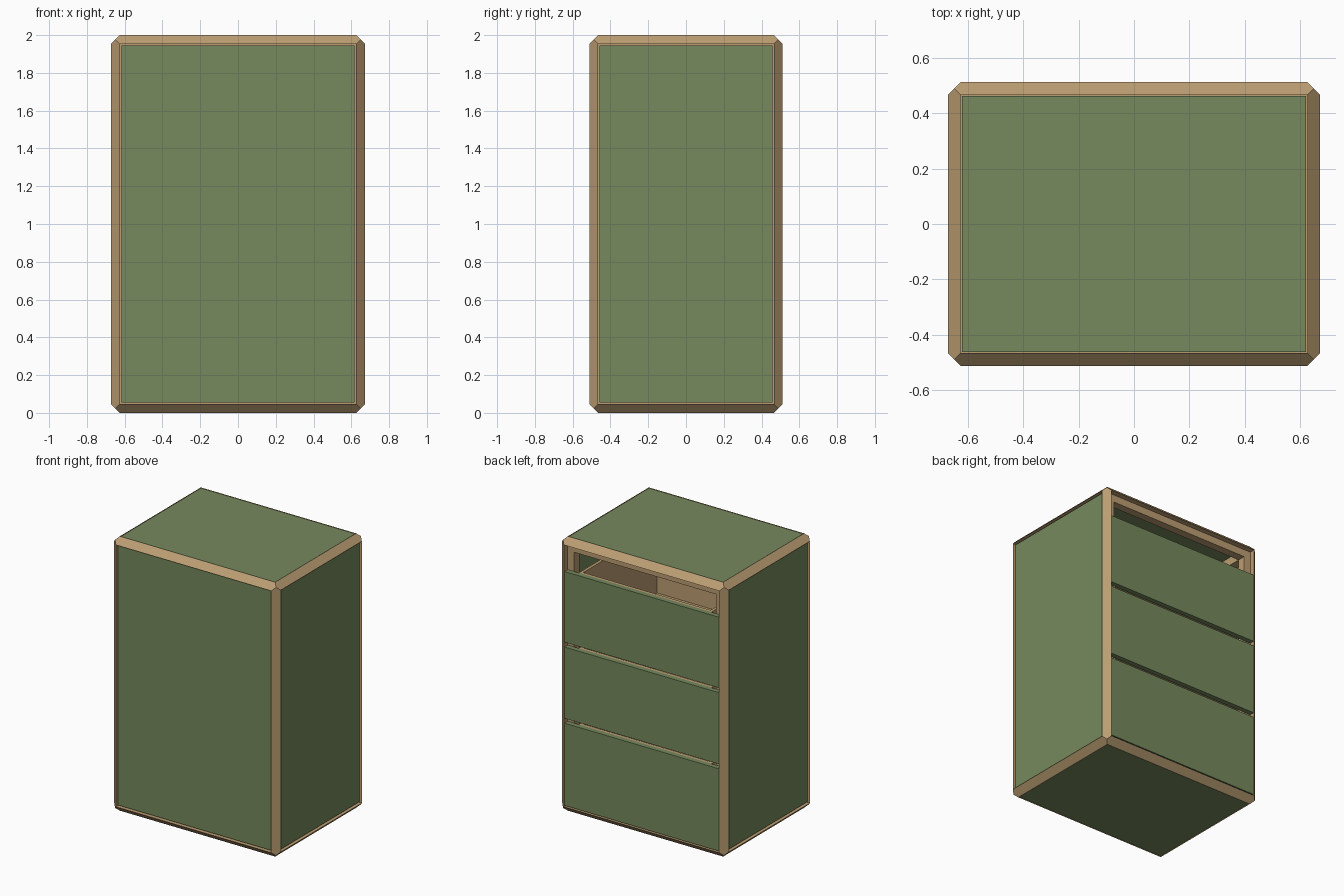
import bpy, bmesh
from itertools import product
from mathutils import Vector

if "Cube" in bpy.data.objects:
    bpy.data.objects.remove(bpy.data.objects["Cube"])

HALF = Vector((0.672, 0.512, 1.0))   # half sizes of the whole cabinet
C, D, W = 0.046, 0.04, 0.10          # chamfer, rabbet depth, bar width


def material(name, rgb):
    m = bpy.data.materials.new(name)
    m.diffuse_color = (*rgb, 1)
    m.use_nodes = True
    m.node_tree.nodes["Principled BSDF"].inputs["Base Color"].default_value = m.diffuse_color
    return m


GREEN = material("green paint", (0.18, 0.25, 0.11))
WOOD = material("wood", (0.50, 0.34, 0.17))


def finish(name, bm, mat):
    bmesh.ops.recalc_face_normals(bm, faces=bm.faces)
    me = bpy.data.meshes.new(name)
    bm.to_mesh(me)
    bm.free()
    if mat:
        me.materials.append(mat)
    ob = bpy.data.objects.new(name, me)
    bpy.context.collection.objects.link(ob)
    return ob


def box(name, lo, hi, mat=None):
    lo, hi = Vector(lo), Vector(hi)
    bm = bmesh.new()
    bmesh.ops.create_cube(bm, size=1)
    for v in bm.verts:
        v.co = (lo + hi) / 2 + v.co * (hi - lo)
    return finish(name, bm, mat)


# Frame: twelve rabbeted, chamfered bars that mitre together at the corners
PROFILE = [(0, C), (C / 2, C / 2), (C, 0), (C, D), (W, D), (W, W), (D, W), (D, C)]
bm = bmesh.new()
for axis in range(3):
    a, b = [i for i in range(3) if i != axis]
    for sa, sb in product((-1, 1), repeat=2):
        rings = []
        for end in (-1, 1):
            ring = []
            for u, v in PROFILE:
                p = Vector()
                p[a] = sa * (HALF[a] - u)
                p[b] = sb * (HALF[b] - v)
                p[axis] = end * (HALF[axis] - max(u, v))
                p.z += 1
                ring.append(bm.verts.new(p))
            rings.append(ring)
        n = len(PROFILE)
        for i in range(n):
            j = (i + 1) % n
            bm.faces.new((rings[0][i], rings[0][j], rings[1][j], rings[1][i]))
bmesh.ops.remove_doubles(bm, verts=bm.verts, dist=1e-5)
finish("frame", bm, WOOD)


# Panels set into the rabbets (the back is closed by the drawers)
def panel(name, axis, sign, recess, gap):
    lo, hi = -HALF, HALF.copy()
    for i in range(3):
        if i != axis:
            lo[i] += C + gap
            hi[i] -= C + gap
    ends = sorted((sign * (HALF[axis] - recess), sign * (HALF[axis] - D)))
    lo[axis], hi[axis] = ends
    up = Vector((0, 0, 1))
    box(name, lo + up, hi + up, GREEN)


panel("top_panel", 2, 1, 0.003, 0.004)
panel("bottom_panel", 2, -1, 0.003, 0.004)
panel("front_panel", 1, -1, 0.015, 0.008)
panel("right_panel", 0, 1, 0.015, 0.008)
panel("left_panel", 0, -1, 0.015, 0.008)

# Drawers: green front, open wooden box, metal slides on wooden runners
X, T = 0.535, 0.022
Y0, Y1 = -0.42, HALF.y - D
for n, (z0, z1) in enumerate([(0.055, 0.655), (0.69, 1.21), (1.245, 1.76)], 1):
    tag = f"drawer_{n}_"
    fx = HALF.x - C - 0.002
    box(tag + "front", (-fx, Y1, z0), (fx, HALF.y - 0.003, z1), GREEN)
    b0 = max(z0 + 0.02, 0.11)
    box(tag + "bottom", (-X, Y0, b0), (X, Y1, b0 + T), WOOD)
    box(tag + "far_wall", (-X, Y0, b0 + T), (X, Y0 + T, z1), WOOD)
    box(tag + "near_wall", (-X, Y1 - T, b0 + T), (X, Y1, z1), WOOD)
    for s, side in ((-1, "left"), (1, "right")):
        def span(name, x0, x1, y0, y1, za, zb, mat):
            xs = sorted((s * x0, s * x1))
            box(tag + side + name, (xs[0], y0, za), (xs[1], y1, zb), mat)
        span("_wall", X - T, X, Y0 + T, Y1 - T, b0 + T, z1, WOOD)
        span("_slide", X, X + 0.035, Y0, Y1 - 0.03, b0 + 0.02, b0 + 0.07, None)
        span("_runner", X + 0.037, HALF.x - D, -HALF.y + W, HALF.y - W,
             b0 + 0.01, b0 + 0.08, WOOD)
